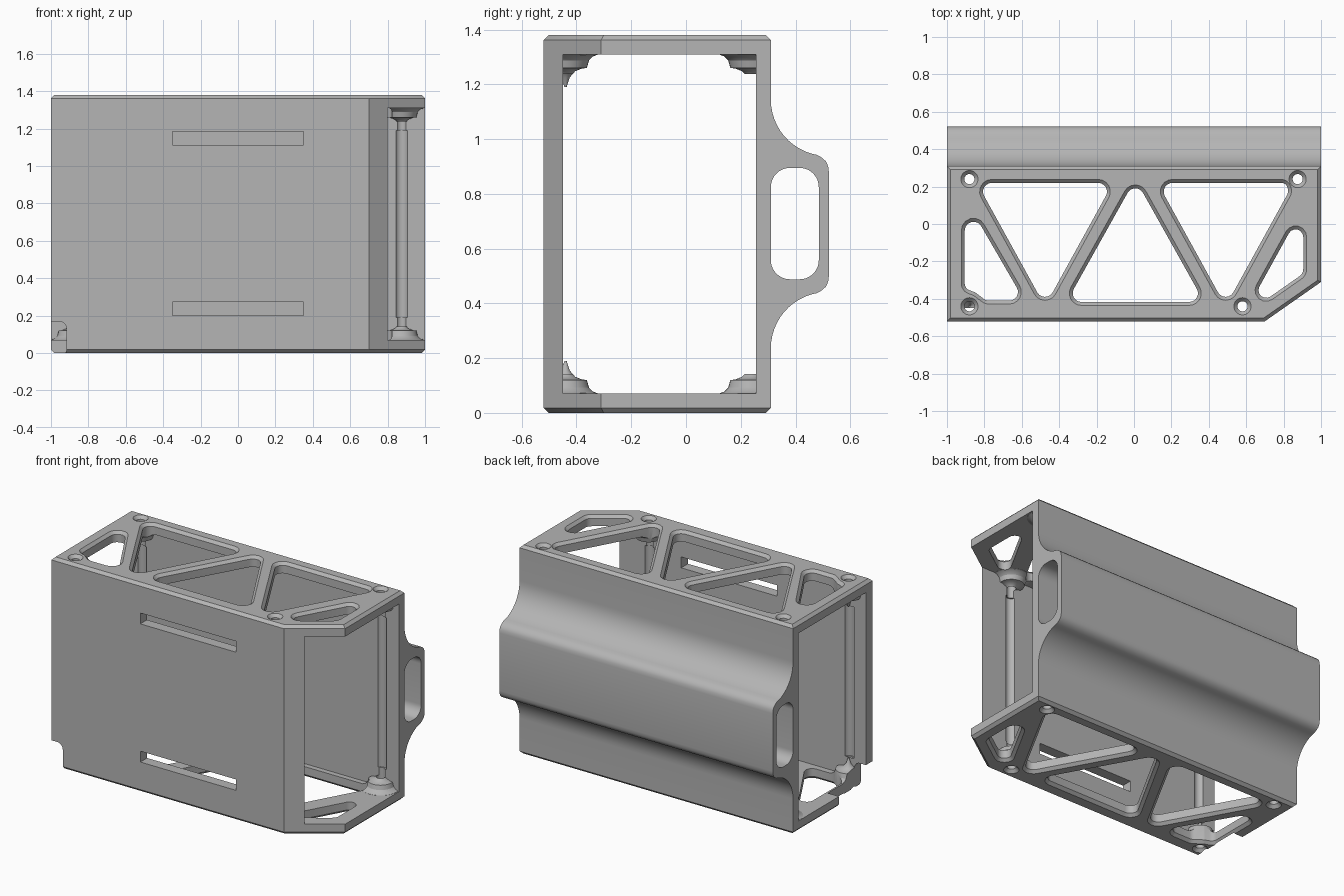
import bpy, bmesh
from math import pi, cos, sin, tan, radians
from mathutils import Vector, Matrix

if "Cube" in bpy.data.objects:
    bpy.data.objects.remove(bpy.data.objects["Cube"], do_unlink=True)

H = 1.38          # total height
FLOOR = 0.07      # plate thickness
EDGE = 0.018      # edge chamfer

grey = bpy.data.materials.new("plain_grey")
grey.use_nodes = True
grey.diffuse_color = (0.46, 0.46, 0.46, 1)
grey.node_tree.nodes["Principled BSDF"].inputs["Base Color"].default_value = grey.diffuse_color


def loft(name, rings):
    """Closed solid through equal-length rings of 3D points."""
    bm = bmesh.new()
    loops = [[bm.verts.new(p) for p in ring] for ring in rings]
    n = len(loops[0])
    for a, b in zip(loops, loops[1:]):
        for i in range(n):
            j = (i + 1) % n
            bm.faces.new((a[i], a[j], b[j], b[i]))
    bm.faces.new(loops[0])
    bm.faces.new(loops[-1])
    bmesh.ops.recalc_face_normals(bm, faces=bm.faces)
    mesh = bpy.data.meshes.new(name)
    bm.to_mesh(mesh)
    bm.free()
    mesh.materials.append(grey)
    obj = bpy.data.objects.new(name, mesh)
    bpy.context.collection.objects.link(obj)
    return obj


def combine(target, tool, operation="DIFFERENCE"):
    mod = target.modifiers.new("cut", "BOOLEAN")
    mod.operation, mod.solver, mod.object = operation, "EXACT", tool
    bpy.context.view_layer.objects.active = target
    bpy.ops.object.modifier_apply(modifier=mod.name)
    bpy.data.objects.remove(tool, do_unlink=True)


def rounded(points, radius, steps=6):
    """Polygon with every corner replaced by an arc."""
    pts, out = [Vector(p) for p in points], []
    for i, p in enumerate(pts):
        a, b = p - pts[i - 1], pts[(i + 1) % len(pts)] - p
        turn = -a.angle_signed(b)
        reach = min(radius * abs(tan(turn / 2)), 0.45 * min(a.length, b.length))
        r = reach / abs(tan(turn / 2))
        a.normalize()
        start = p - a * reach
        side = Vector((-a.y, a.x)) * (1 if turn > 0 else -1)
        centre = start + side * r
        for k in range(steps + 1):
            out.append(centre + Matrix.Rotation(turn * k / steps, 2) @ (start - centre))
    return out


def grow(poly, d):
    """Mitred offset, outward whichever way the polygon winds."""
    pts = [Vector(p) for p in poly]
    area = sum(pts[i - 1].x * p.y - p.x * pts[i - 1].y for i, p in enumerate(pts))
    out = []
    for i, p in enumerate(pts):
        a = (p - pts[i - 1]).normalized()
        b = (pts[(i + 1) % len(pts)] - p).normalized()
        n1, n2 = Vector((a.y, -a.x)), Vector((b.y, -b.x))
        out.append(p + (n1 + n2) / (1 + n1.dot(n2)) * (d if area > 0 else -d))
    return out


def level(poly, z):
    return [(p[0], p[1], z) for p in poly]


def along_x(name, poly, x0, x1):
    return loft(name, [[(x, p[0], p[1]) for p in poly] for x in (x0, x1)])


def along_y(name, poly, y0, y1):
    return loft(name, [[(p[0], y, p[1]) for p in poly] for y in (y0, y1)])


def rect(a0, a1, b0, b1):
    return [(a0, b0), (a1, b0), (a1, b1), (a0, b1)]


def turned(name, x, y, profile, sides=32):
    """Solid of revolution about a vertical axis; profile is (radius, z)."""
    return loft(name, [[(x + r * cos(2 * pi * i / sides), y + r * sin(2 * pi * i / sides), z)
                        for i in range(sides)] for r, z in profile])


# Outer shell with a clipped front corner and chamfered rims
footprint = [(-1, -0.52), (0.7, -0.52), (1, -0.31), (1, 0.31), (-1, 0.31)]
inner = grow(footprint, -EDGE)
case = loft("case_body", [level(inner, 0), level(footprint, EDGE),
                          level(footprint, H - EDGE), level(inner, H)])

# Flared rail along the back
upper = [(0.28, 1.144)]
for k in range(13):
    t = radians(180 + 80 * k / 12)
    upper.append((0.515 + 0.205 * cos(t), 1.144 + 0.205 * sin(t)))
upper += [(0.497, 0.932), (0.511, 0.919), (0.519, 0.902), (0.522, 0.88)]
rail = upper + [(y, H - z) for y, z in reversed(upper)]
combine(case, along_x("back_rail", rail, -1, 1), "UNION")
combine(case, along_x("rail_channel", rounded(rect(0.31, 0.485, 0.488, 0.895), 0.07, 10), -1.1, 1.1))

# Open cavity, leaving a flared boss around each screw at both plates
screws = [(-0.88, 0.24), (0.875, 0.24), (-0.88, -0.44), (0.58, -0.44)]
cavity = along_x("cavity", rect(-0.45, 0.255, FLOOR, H - FLOOR), -1.1, 1.1)
boss = [(0.118, 0.03), (0.118, 0.071), (0.1, 0.078), (0.086, 0.092), (0.078, 0.12),
        (0.06, 0.122), (0.035, 0.132), (0.015, 0.155), (0.004, 0.19)]
for x, y in screws:
    for flip in (False, True):
        combine(cavity, turned("boss", x, y, [(r, H - z if flip else z) for r, z in boss]))
combine(case, cavity)

# Screw holes with countersinks, and the grooves they follow in the walls
for x, y in screws:
    combine(case, turned("screw_hole", x, y, [(0.066, -0.02), (0.046, 0), (0.027, 0.02),
                                              (0.027, H - 0.02), (0.046, H), (0.066, H + 0.02)]))
    combine(case, turned("wall_groove", x, y, [(0.035, 0.19), (0.035, H - 0.19)]))

# Truss windows through the top and bottom plates
windows = [
    [(-0.84, 0.22), (-0.112, 0.22), (-0.476, -0.44)],
    [(0.126, 0.22), (0.81, 0.22), (0.829, 0.175), (0.49, -0.44)],
    [(0.007, 0.24), (0.375, -0.417), (-0.361, -0.417)],
    [(-0.905, 0.14), (-0.905, -0.345), (-0.85, -0.365), (-0.79, -0.41), (-0.586, -0.41)],
    [(0.905, 0.09), (0.905, -0.265), (0.586, -0.488)],
]
for window in windows:
    shape = rounded(window, 0.047)
    wide, wider = grow(shape, EDGE), grow(shape, 2 * EDGE)
    layers = [(wider, -EDGE), (wide, 0), (shape, EDGE), (shape, 0.2)]
    for flip in (False, True):
        combine(case, loft("truss_window", [level(s, H - z if flip else z) for s, z in layers]))

# Strap slots in the front wall
for z in (0.2, 1.113):
    combine(case, along_y("strap_slot", rect(-0.35, 0.35, z, z + 0.072), -0.6, -0.4))

# Cable notch at the lower front corner
notch = rounded(rect(-1.2, -0.917, -0.2, 0.17), 0.04)
combine(case, along_y("cable_notch", notch, -0.6, -0.17))

# Smooth curved walls, keep the edges crisp
bpy.ops.object.select_all(action="DESELECT")
case.select_set(True)
bpy.context.view_layer.objects.active = case
bpy.ops.object.shade_smooth_by_angle(angle=radians(28))
